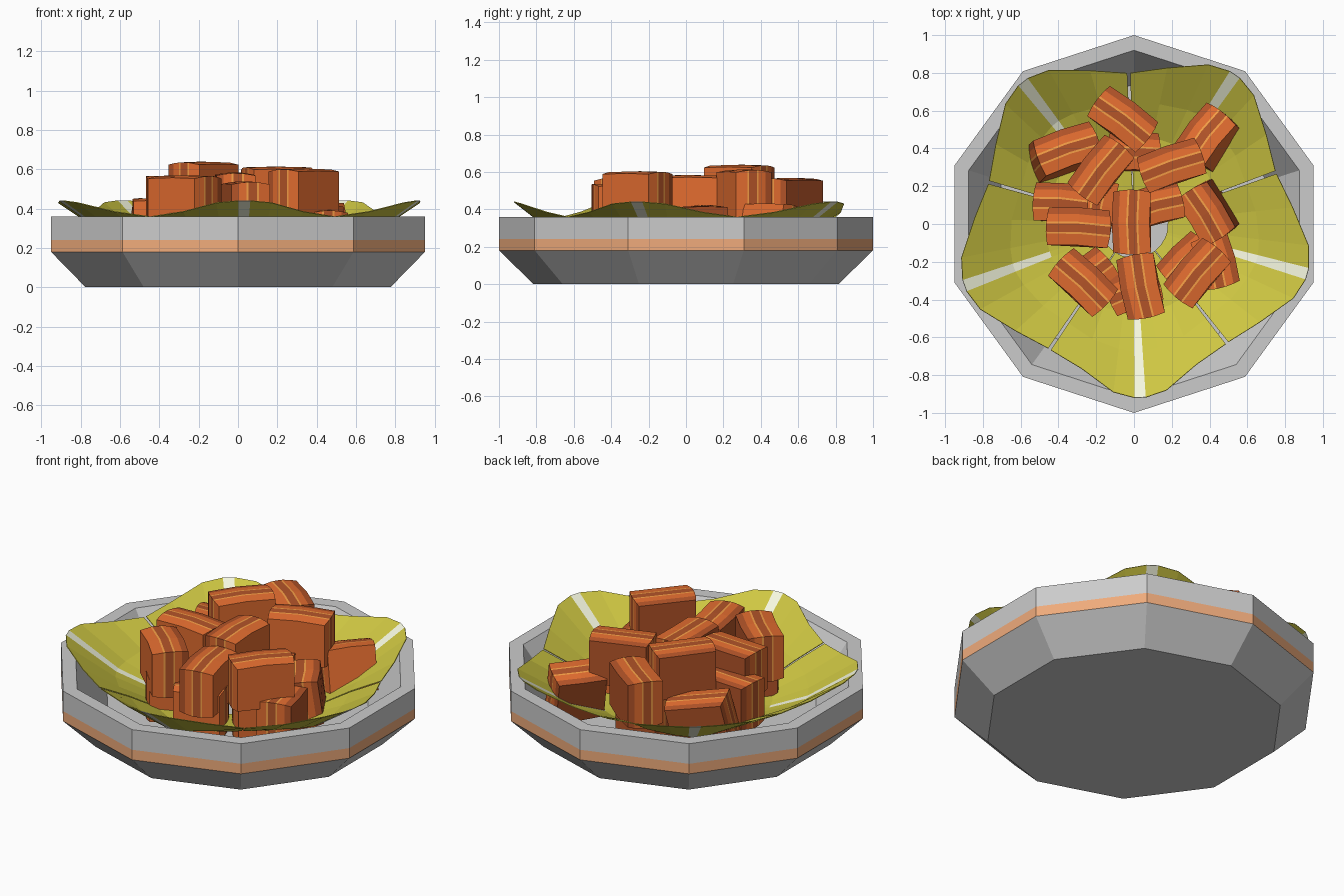
import bpy, bmesh, math
from mathutils import Matrix, Vector

if "Cube" in bpy.data.objects:
    bpy.data.objects.remove(bpy.data.objects["Cube"])


def mat(name, r, g, b):
    m = bpy.data.materials.new(name)
    m.diffuse_color = (r, g, b, 1)
    m.use_nodes = True
    m.node_tree.nodes["Principled BSDF"].inputs["Base Color"].default_value = m.diffuse_color
    return m


BAND = mat("band_orange", 0.87, 0.41, 0.2)
LEAF = mat("leaf_green", 0.62, 0.57, 0.055)
RIB = mat("rib_pale", 0.93, 0.95, 0.75)
MEAT = mat("meat_orange", 0.78, 0.155, 0.03)
DARK = mat("meat_dark", 0.46, 0.09, 0.022)
FAT = mat("meat_fat", 0.95, 0.36, 0.064)
GREY = mat("bowl_grey", 0.8, 0.8, 0.8)


def finish(name, bm, mats):
    bmesh.ops.recalc_face_normals(bm, faces=bm.faces)
    me = bpy.data.meshes.new(name)
    bm.to_mesh(me)
    bm.free()
    for m in mats:
        me.materials.append(m)
    ob = bpy.data.objects.new(name, me)
    bpy.context.collection.objects.link(ob)
    return ob


def polar(r, degrees, z):
    t = math.radians(degrees)
    return Vector((r * math.cos(t), r * math.sin(t), z))


# Bowl: ten-sided lathe, orange band low on the outer wall
bm = bmesh.new()
profile = [(0.815, 0), (1, 0.18), (1, 0.24), (1, 0.36), (0.92, 0.36), (0.74, 0.1)]
rings = [[bm.verts.new(polar(r, 90 + 36 * i, z)) for i in range(10)] for r, z in profile]
for k in range(len(rings) - 1):
    for i in range(10):
        j = (i + 1) % 10
        f = bm.faces.new((rings[k][i], rings[k][j], rings[k + 1][j], rings[k + 1][i]))
        f.material_index = 1 if k == 1 else 0
bm.faces.new(rings[0][::-1])
bm.faces.new(rings[-1])
finish("bowl", bm, [GREY, BAND])


# Lettuce leaves: cupped fans with a pale middle rib
def leaf(name, angle, tip):
    bm = bmesh.new()
    half = [(35.4, 0.80, 0.36), (22, 0.885 * tip, 0.385), (9, 0.975 * tip, 0.43), (1.9, tip, 0.44)]
    cols = [(-a, r, z) for a, r, z in half] + half[::-1]
    grid = []
    for off, r, z in cols:
        side = abs(off) / 35.4
        pts = [(0.18, 0.15), (0.47, 0.17 + 0.02 * side),
               (0.68 - 0.05 * side, 0.25 + 0.03 * side), (r, z)]
        grid.append([bm.verts.new(polar(d, angle + off, h)) for d, h in pts])
    for c in range(len(grid) - 1):
        for k in range(3):
            f = bm.faces.new((grid[c][k], grid[c][k + 1], grid[c + 1][k + 1], grid[c + 1][k]))
            f.material_index = 1 if c == 3 and k > 0 else 0
    ob = finish(name, bm, [LEAF, RIB])
    s = ob.modifiers.new("thickness", 'SOLIDIFY')
    s.thickness = 0.004
    s.offset = 0


for n in range(5):
    leaf(f"lettuce_leaf_{n + 1}", -88 + 72 * n, 0.92 if n == 0 else 0.955)


# Pork cubes: layered across the width, slightly bulging in the middle
LAYERS = [0, 0.3, 0.35, 0.57, 0.62, 0.82, 1]
LAYER_MATS = [0, 2, 1, 2, 0, 1]


def cube(name, x, y, top, angle, length=0.32, pitch=0, roll=0):
    width, height = 0.2, 0.25
    bm = bmesh.new()
    sections = []
    for v in LAYERS:
        arch = 0.012 * (1 - (2 * v - 1) ** 2)
        loop = []
        for side in (1, -1):
            for u in (-side, 0, side):
                bulge = 0 if u else 0.008
                loop.append(bm.verts.new((u * (length / 2 + arch), (v - 0.5) * width + bulge,
                                          side * (height / 2 + arch + bulge / 2) - 0.012)))
        sections.append(loop)
    for s in range(len(sections) - 1):
        for i in range(6):
            j = (i + 1) % 6
            f = bm.faces.new((sections[s][i], sections[s][j], sections[s + 1][j], sections[s + 1][i]))
            f.material_index = LAYER_MATS[s]
    bm.faces.new(sections[0])
    bm.faces.new(sections[-1]).material_index = 1
    ob = finish(name, bm, [MEAT, DARK, FAT])
    ob.matrix_world = (Matrix.Translation((x, y, top - height / 2))
                       @ Matrix.Rotation(math.radians(angle), 4, 'Z')
                       @ Matrix.Rotation(math.radians(pitch), 4, 'Y')
                       @ Matrix.Rotation(math.radians(roll), 4, 'X'))


# Upright pieces on top of the pile: x, y, top, angle
for n, p in enumerate([(-0.06, 0.555, 0.565, -37), (-0.175, 0.285, 0.635, 52),
                       (0.2, 0.31, 0.61, 19), (-0.295, -0.02, 0.565, -3),
                       (-0.01, 0.01, 0.58, 90), (0.035, -0.33, 0.535, 101),
                       (-0.27, -0.31, 0.565, -43), (0.335, -0.26, 0.6, 50)]):
    cube(f"pork_cube_top_{n + 1}", *p)

# Leaning pieces at the edge of the pile
cube("pork_cube_left_back", -0.37, 0.38, 0.42, 19, pitch=12, roll=-6)
cube("pork_cube_right_back", 0.40, 0.46, 0.42, 52, length=0.27, roll=-14)
cube("pork_cube_left", -0.39, 0.11, 0.45, -4, length=0.27)
cube("pork_cube_right", 0.39, 0.06, 0.41, -58, length=0.28, roll=8)

# Lower layer holding up the pile
for n, p in enumerate([(-0.24, -0.28, 0.38, 40), (0.0, -0.35, 0.38, 20),
                       (0.28, -0.2, 0.37, 45), (0.43, -0.2, 0.39, -75),
                       (0.12, 0.1, 0.42, 15), (-0.2, 0.1, 0.36, 80),
                       (0.0, 0.38, 0.37, 0)]):
    cube(f"pork_cube_low_{n + 1}", *p, length=0.26)
